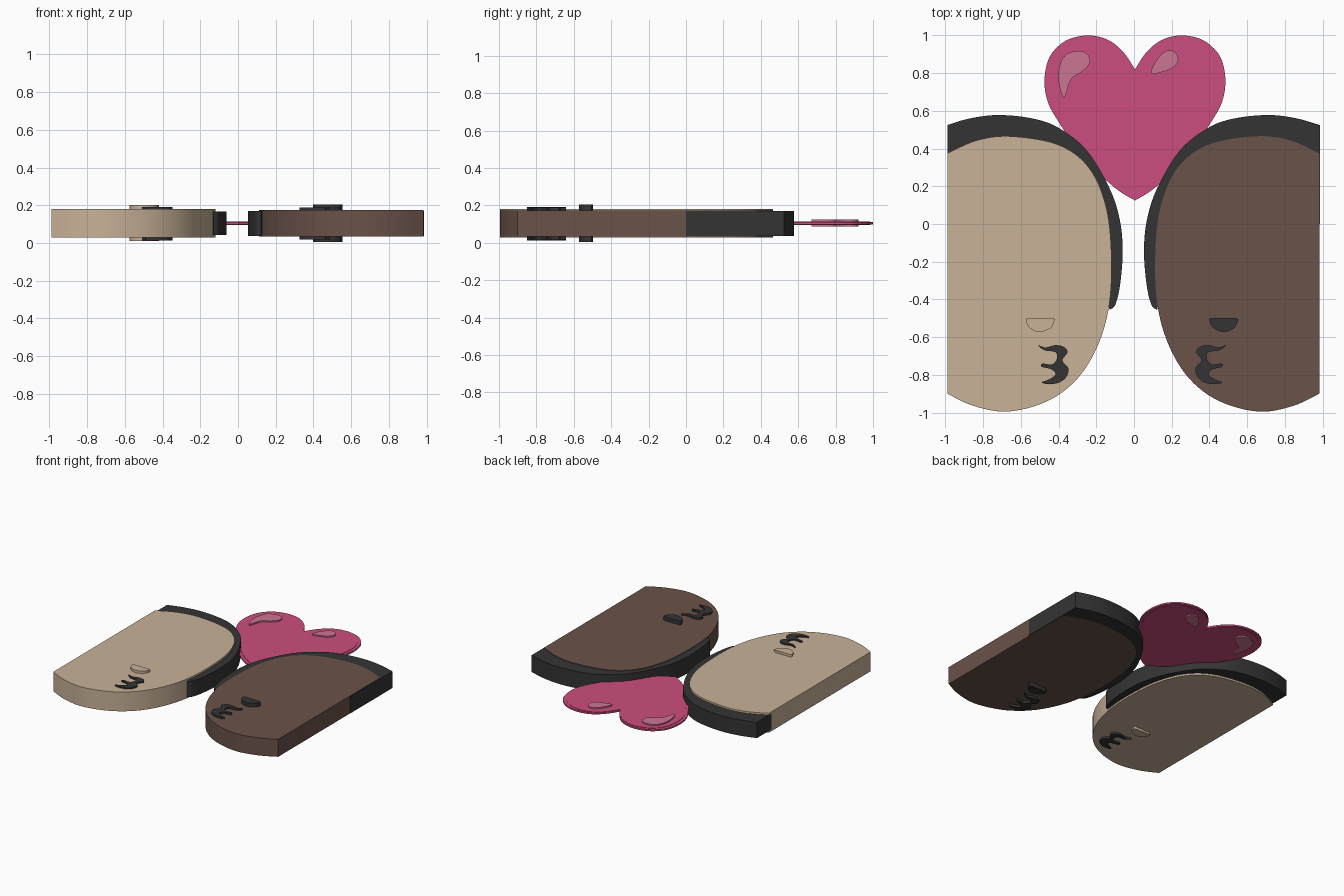
import bpy
import bmesh
from mathutils import Vector

cube = bpy.data.objects.get("Cube")
if cube:
    bpy.data.objects.remove(cube, do_unlink=True)


def material(name, red, green, blue):
    mat = bpy.data.materials.new(name)
    mat.use_nodes = True
    colour = (red, green, blue, 1)
    mat.diffuse_color = colour
    mat.node_tree.nodes["Principled BSDF"].inputs["Base Color"].default_value = colour
    return mat


tan = material("tan", .58, .445, .315)
brown = material("brown", .141, .084, .067)
charcoal = material("charcoal", .034, .034, .034)
pink = material("pink", .6, .074, .21)
pale_pink = material("pale_pink", .6, .178, .287)


def smooth_path(points, steps=6, closed=False):
    """Smooth spline through the given points."""
    pts = [Vector(p) for p in points]
    count = len(pts)

    def at(i):
        return pts[i % count] if closed else pts[max(0, min(i, count - 1))]

    path = []
    for i in range(count if closed else count - 1):
        a, b, c, d = at(i - 1), at(i), at(i + 1), at(i + 2)
        for s in range(steps):
            t = s / steps
            path.append(b + (c - a) * (t / 2)
                        + (a * 2 - b * 5 + c * 4 - d) * (t * t / 2)
                        + (b * 3 - a - c * 3 + d) * (t ** 3 / 2))
    if not closed:
        path.append(pts[-1])
    return path


def flip(path, shift):
    """Mirror an outline across x, moved inward by shift."""
    return [Vector((-p.x - shift, p.y)) for p in path]


def plate(name, outline, low, high, mat):
    """Extrude a flat outline between two heights."""
    bm = bmesh.new()
    face = bm.faces.new([bm.verts.new((p.x, p.y, low)) for p in outline])
    top = bmesh.ops.extrude_face_region(bm, geom=[face])["geom"]
    for vert in (g for g in top if isinstance(g, bmesh.types.BMVert)):
        vert.co.z = high
    bmesh.ops.recalc_face_normals(bm, faces=bm.faces)
    mesh = bpy.data.meshes.new(name)
    bm.to_mesh(mesh)
    bm.free()
    mesh.materials.append(mat)
    obj = bpy.data.objects.new(name, mesh)
    bpy.context.collection.objects.link(obj)
    bpy.ops.object.select_all(action='DESELECT')
    obj.select_set(True)
    bpy.context.view_layer.objects.active = obj
    bpy.ops.object.shade_smooth_by_angle()
    return obj


# Head: rounded toward the middle, cut straight at the outer side
head = smooth_path([
    (-.99, -.9), (-.85, -.965), (-.67, -.995), (-.46, -.94), (-.3, -.82),
    (-.19, -.64), (-.13, -.42), (-.12, -.15), (-.15, .1), (-.24, .3),
    (-.4, .42), (-.65, .465), (-.83, .445), (-.99, .375)])

# Hair: crescent wrapped round the back of the head
hair = smooth_path([
    (-.99, .525), (-.87, .56), (-.72, .578), (-.54, .56), (-.4, .51),
    (-.25, .39), (-.13, .19), (-.075, .02), (-.06, -.15), (-.075, -.33),
    (-.1, -.43), (-.13, -.455)])
hair += smooth_path([
    (-.15, -.35), (-.15, -.1), (-.2, .13), (-.4, .38), (-.68, .43), (-.99, .34)])

# Closed eye: half moon with a flat top
eye = smooth_path([(-.575, -.505), (-.555, -.55), (-.5, -.573), (-.44, -.55),
                   (-.42, -.505)])
eye += smooth_path([(-.435, -.498), (-.56, -.498)], steps=1)

# Puckered lips: three pronged brush stroke
lips = smooth_path([
    (-.51, -.642), (-.47, -.655), (-.42, -.643), (-.375, -.65), (-.352, -.68),
    (-.38, -.723), (-.348, -.765), (-.358, -.81), (-.395, -.84), (-.45, -.85),
    (-.49, -.84), (-.45, -.824), (-.416, -.797), (-.44, -.77), (-.49, -.757),
    (-.485, -.74), (-.437, -.745), (-.41, -.718), (-.416, -.68), (-.475, -.67)],
    steps=4, closed=True)

plate("right_head", head, .028, .181, tan)
plate("right_hair", hair, .042, .167, charcoal)
plate("right_eye", eye, .01, .2, tan)
plate("right_lips", lips, .013, .191, charcoal)

side, inset = .007, .022
plate("left_head", flip(head, side), .035, .174, brown)
plate("left_hair", flip(hair, side), .037, .17, charcoal)
plate("left_eye", flip(eye, inset), .004, .205, charcoal)
plate("left_lips", flip(lips, inset), .018, .188, charcoal)

# Hair strip on the straight outer side of the left head
strip = [Vector(p) for p in ((.97, 0), (.987, 0), (.987, .523), (.97, .53))]
plate("left_side_hair", strip, .037, .17, charcoal)

# Heart: one half mirrored, with a thinner rim
half = smooth_path([
    (0, .125), (.11, .195), (.28, .36), (.41, .55), (.463, .65), (.48, .76),
    (.46, .87), (.41, .94), (.34, .984), (.24, 1), (.14, .975), (.06, .91),
    (0, .82)])
outline = half + flip(half, 0)[-2:0:-1]
for p in outline:
    p.x += .005
plate("heart_rim", outline, .099, .111, pink)
centre = Vector((.005, .65))
plate("heart", [centre + (p - centre) * .95 for p in outline], .096, .114, pink)

# Shines on the heart
shines = {
    "right_shine": [
        (-.37, .67), (-.395, .73), (-.4, .81), (-.37, .89), (-.3, .918),
        (-.245, .9), (-.237, .85), (-.28, .805), (-.335, .765)],
    "left_shine": [
        (.09, .798), (.12, .87), (.17, .918), (.215, .913), (.235, .875),
        (.215, .835), (.16, .81)]}
for name, points in shines.items():
    plate(name, smooth_path(points, closed=True), .086, .124, pale_pink)
